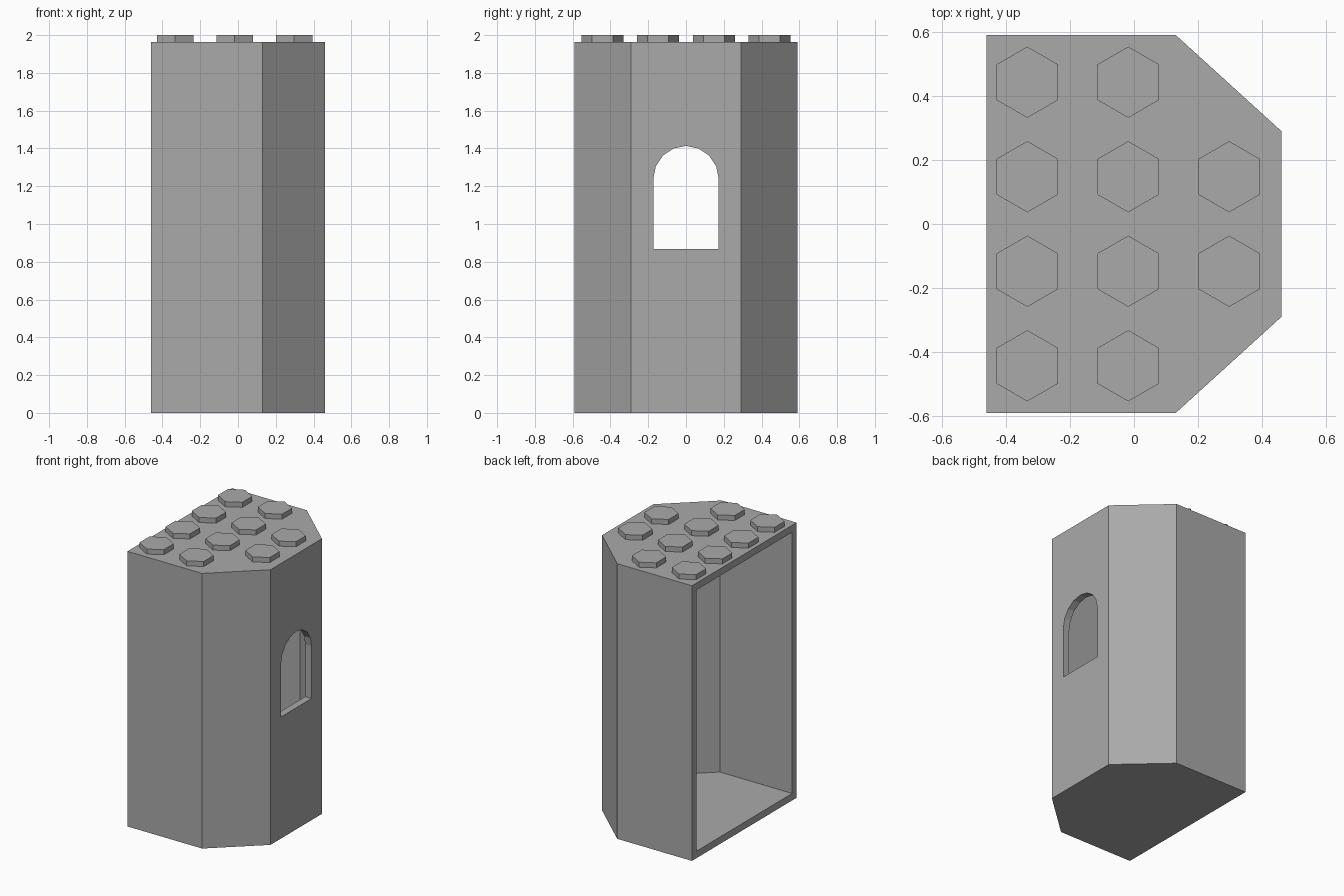
import bpy, bmesh, math
from mathutils import Vector

cube = bpy.data.objects.get("Cube")
if cube:
    bpy.data.objects.remove(cube, do_unlink=True)

HALF_X, HALF_Y = 0.46, 0.59      # footprint half sizes
BEVEL_X, BEVEL_Y = 0.13, 0.29    # where the slanted corners begin and end
TOP, HEIGHT, WALL = 1.964, 2.0, 0.05

grey = bpy.data.materials.new("light grey")
grey.use_nodes = True
colour = (0.4, 0.4, 0.4, 1)
grey.diffuse_color = colour
grey.node_tree.nodes["Principled BSDF"].inputs["Base Color"].default_value = colour


def prism(name, outline, direction):
    """Extrude a closed outline along a direction."""
    bm = bmesh.new()
    face = bm.faces.new([bm.verts.new(p) for p in outline])
    result = bmesh.ops.extrude_face_region(bm, geom=[face], use_keep_orig=True)
    moved = [v for v in result["geom"] if isinstance(v, bmesh.types.BMVert)]
    bmesh.ops.translate(bm, vec=Vector(direction), verts=moved)
    bmesh.ops.recalc_face_normals(bm, faces=bm.faces)
    mesh = bpy.data.meshes.new(name)
    bm.to_mesh(mesh)
    bm.free()
    mesh.materials.append(grey)
    obj = bpy.data.objects.new(name, mesh)
    bpy.context.collection.objects.link(obj)
    return obj


def footprint(back, corner, front, z):
    """Half-hexagon plan, mirrored in y."""
    half = [(back, corner[1]), corner, front]
    points = half + [(x, -y) for x, y in reversed(half)]
    return [(x, y, z) for x, y in points]


def cut(target, cutter):
    mod = target.modifiers.new(cutter.name, "BOOLEAN")
    mod.operation = "DIFFERENCE"
    mod.solver = "EXACT"
    mod.object = cutter
    cutter.hide_render = True
    cutter.hide_set(True)


# Outer tower body
tower = prism("tower_shell",
              footprint(-HALF_X, (BEVEL_X, HALF_Y), (HALF_X, BEVEL_Y), 0),
              (0, 0, TOP))

# Hollow, open at the flat side
slant = Vector((HALF_Y - BEVEL_Y, HALF_X - BEVEL_X)).normalized()
reach = slant.dot(Vector((BEVEL_X, HALF_Y))) - WALL
in_x, in_y = HALF_X - WALL, HALF_Y - WALL
corner = ((reach - slant.y * in_y) / slant.x, in_y)
front = (in_x, (reach - slant.x * in_x) / slant.y)
hollow = prism("hollow_cutter", footprint(-HALF_X - 0.2, corner, front, WALL),
               (0, 0, TOP - 2 * WALL))
cut(tower, hollow)

# Arched window
RADIUS, SILL, SPRING, STEPS = 0.173, 0.868, 1.24, 8
arch = [(0.3, -RADIUS, SILL), (0.3, RADIUS, SILL)]
for i in range(STEPS + 1):
    a = math.pi * i / STEPS
    arch.append((0.3, RADIUS * math.cos(a), SPRING + RADIUS * math.sin(a)))
cut(tower, prism("window_cutter", arch, (0.3, 0, 0)))

# Hexagonal studs, the front column only between the slanted corners
PITCH_X, PITCH_Y, STUD = 0.315, 0.295, 0.111
for col in range(3):
    for row in range(4):
        if col == 2 and row in (0, 3):
            continue
        cx, cy = -0.333 + col * PITCH_X, (row - 1.5) * PITCH_Y
        ring = [(cx + STUD * math.sin(k * math.pi / 3),
                 cy + STUD * math.cos(k * math.pi / 3), TOP) for k in range(6)]
        prism(f"stud_{col + 1}_{row + 1}", ring, (0, 0, HEIGHT - TOP))
